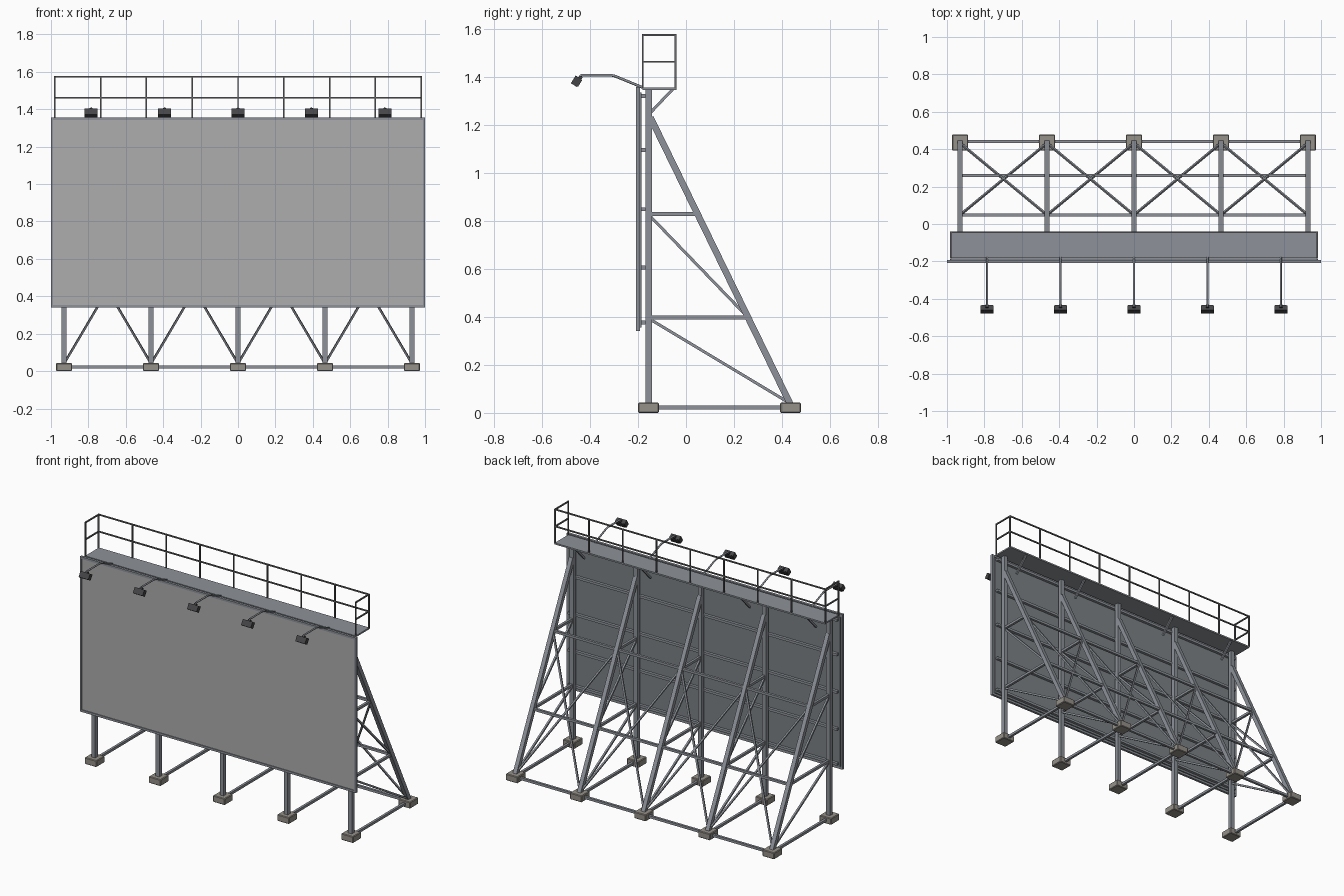
import bpy, bmesh, math
from mathutils import Vector, Matrix

if "Cube" in bpy.data.objects:
    bpy.data.objects.remove(bpy.data.objects["Cube"])


def material(name, rgb):
    m = bpy.data.materials.new(name)
    m.diffuse_color = (*rgb, 1)
    m.use_nodes = True
    m.node_tree.nodes["Principled BSDF"].inputs["Base Color"].default_value = m.diffuse_color
    return m


STEEL = material("steel", (0.27, 0.29, 0.32))
BACK = material("backing_grey", (0.20, 0.22, 0.24))
FACE = material("face_grey", (0.42, 0.42, 0.42))
DARK = material("dark_metal", (0.06, 0.06, 0.065))
RAIL = material("rail_metal", (0.14, 0.14, 0.15))
STONE = material("concrete", (0.30, 0.28, 0.25))


def finish(name, bm, mat):
    me = bpy.data.meshes.new(name)
    bmesh.ops.recalc_face_normals(bm, faces=bm.faces)
    bm.to_mesh(me)
    bm.free()
    me.materials.append(mat)
    ob = bpy.data.objects.new(name, me)
    bpy.context.collection.objects.link(ob)
    return ob


def boxes(name, spans, mat):
    """Axis-aligned boxes, each given as (x0, x1, y0, y1, z0, z1)."""
    bm = bmesh.new()
    for x0, x1, y0, y1, z0, z1 in spans:
        m = Matrix.Translation(((x0 + x1) / 2, (y0 + y1) / 2, (z0 + z1) / 2))
        bmesh.ops.create_cube(bm, size=1, matrix=m @ Matrix.Diagonal((x1 - x0, y1 - y0, z1 - z0, 1)))
    return finish(name, bm, mat)


def bars(name, pairs, t, mat):
    """Square bars of thickness t between pairs of points."""
    bm = bmesh.new()
    for a, b in pairs:
        a, b = Vector(a), Vector(b)
        w = (b - a).normalized()
        side = Vector((1, 0, 0)) if abs(w.x) < 0.9 else Vector((0, 1, 0))
        v = w.cross(side).normalized()
        u = v.cross(w)
        rot = Matrix((u, v, w)).transposed().to_4x4()
        m = Matrix.Translation((a + b) / 2) @ rot @ Matrix.Diagonal((t, t, (b - a).length, 1))
        bmesh.ops.create_cube(bm, size=1, matrix=m)
    return finish(name, bm, mat)


POSTS = [-0.93, -0.465, 0, 0.465, 0.93]
LAMPS = [-0.785, -0.392, 0, 0.392, 0.785]
PY, FY = -0.156, 0.435          # post line and rear foot line


def leg_y(z):
    return FY + (-0.148 - FY) * (z - 0.035) / (1.23 - 0.035)


# Sign face, backing and border frame
boxes("sign_face", [(-0.99, 0.99, -0.203, -0.196, 0.35, 1.345)], FACE)
boxes("sign_backing", [(-0.985, 0.985, -0.196, -0.186, 0.355, 1.335)], BACK)
boxes("sign_frame", [(-1, 1, -0.208, -0.192, 0.34, 0.354), (-1, 1, -0.208, -0.192, 1.342, 1.356),
                     (-1, -0.988, -0.208, -0.192, 0.354, 1.342),
                     (0.988, 1, -0.208, -0.192, 0.354, 1.342)], STEEL)
boxes("purlins", [(-0.975, 0.975, -0.187, -0.168, z - 0.008, z + 0.008)
                  for z in (0.377, 0.605, 0.848, 1.094, 1.32)], STEEL)

# Footings
feet = boxes("footings", [(x - 0.043, x + 0.043, y - 0.043, y + 0.043, 0, 0.043)
                          for x in POSTS for y in (PY, FY)], STONE)
bev = feet.modifiers.new("bevel", "BEVEL")
bev.width, bev.segments = 0.004, 1

# Posts, raking legs and side trusses
bars("posts", [((x, PY, 0.03), (x, PY, 1.35)) for x in POSTS], 0.027, STEEL)
bars("raking_legs", [((x, FY, 0.035), (x, -0.148, 1.23)) for x in POSTS], 0.027, STEEL)
bars("side_struts", [((x, PY, z), (x, leg_y(z), z))
                     for x in POSTS for z in (0.022, 0.397, 0.828)], 0.016, STEEL)
bars("side_diagonals", [((x, -0.15, za), (x, leg_y(zb), zb))
                        for x in POSTS for za, zb in ((0.82, 0.397), (0.39, 0.04))], 0.012, STEEL)

# Long ties and cross bracing in the rear plane
bars("long_ties", [((-0.93, leg_y(z), z), (0.93, leg_y(z), z)) for z in (0.022, 0.397, 0.828)],
     0.016, STEEL)
braces = []
for a, b in zip(POSTS, POSTS[1:]):
    for p, q in ((a, b), (b, a)):
        braces.append(((p, leg_y(0.04), 0.04), (q, leg_y(0.828), 0.828)))
bars("cross_braces", braces, 0.011, STEEL)

# Walkway with brackets
boxes("walkway", [(-0.98, 0.98, -0.182, -0.04, 1.345, 1.355)], STEEL)
bars("walkway_brackets", [((x, -0.055, 1.348), (x, -0.148, 1.25))
                          for x in (-0.84, -0.36, 0.36, 0.84)], 0.012, STEEL)

# Guard rail: rear run and two returns
YR, YF, XR = -0.044, -0.18, 0.979
rails = [((-XR + i * XR / 4, YR, 1.35), (-XR + i * XR / 4, YR, 1.575)) for i in range(9)]
for s in (-XR, XR):
    rails.append(((s, YF, 1.35), (s, YF, 1.575)))
    rails += [((s, YF - 0.004, z), (s, YR + 0.004, z)) for z in (1.462, 1.573)]
rails += [((-XR, YR, z), (XR, YR, z)) for z in (1.462, 1.573)]
bars("guard_rail", rails, 0.008, RAIL)

# Lamp arms
cu = bpy.data.curves.new("lamp_arms", "CURVE")
cu.dimensions = "3D"
cu.bevel_depth, cu.bevel_resolution, cu.use_fill_caps = 0.0055, 2, True
for x in LAMPS:
    sp = cu.splines.new("POLY")
    pts = [(-0.178, 1.354), (-0.295, 1.402), (-0.312, 1.406), (-0.44, 1.406)]
    sp.points.add(len(pts) - 1)
    for p, (y, z) in zip(sp.points, pts):
        p.co = (x, y, z, 1)
cu.materials.append(STEEL)
bpy.context.collection.objects.link(bpy.data.objects.new("lamp_arms", cu))

# Lamp heads tilted toward the sign, with lens and knuckle
tilt = math.radians(-32)
for name, off, size in (("lamp_heads", (0, 0, 0), (0.07, 0.029, 0.038)),
                        ("lamp_lenses", (0, 0.016, 0), (0.062, 0.005, 0.032)),
                        ("lamp_knuckles", (0, 0.006, 0.02), (0.016, 0.016, 0.016))):
    bm = bmesh.new()
    for x in LAMPS:
        m = (Matrix.Translation((x, -0.457, 1.381)) @ Matrix.Rotation(tilt, 4, "X")
             @ Matrix.Translation(off) @ Matrix.Diagonal((*size, 1)))
        bmesh.ops.create_cube(bm, size=1, matrix=m)
    finish(name, bm, DARK)
